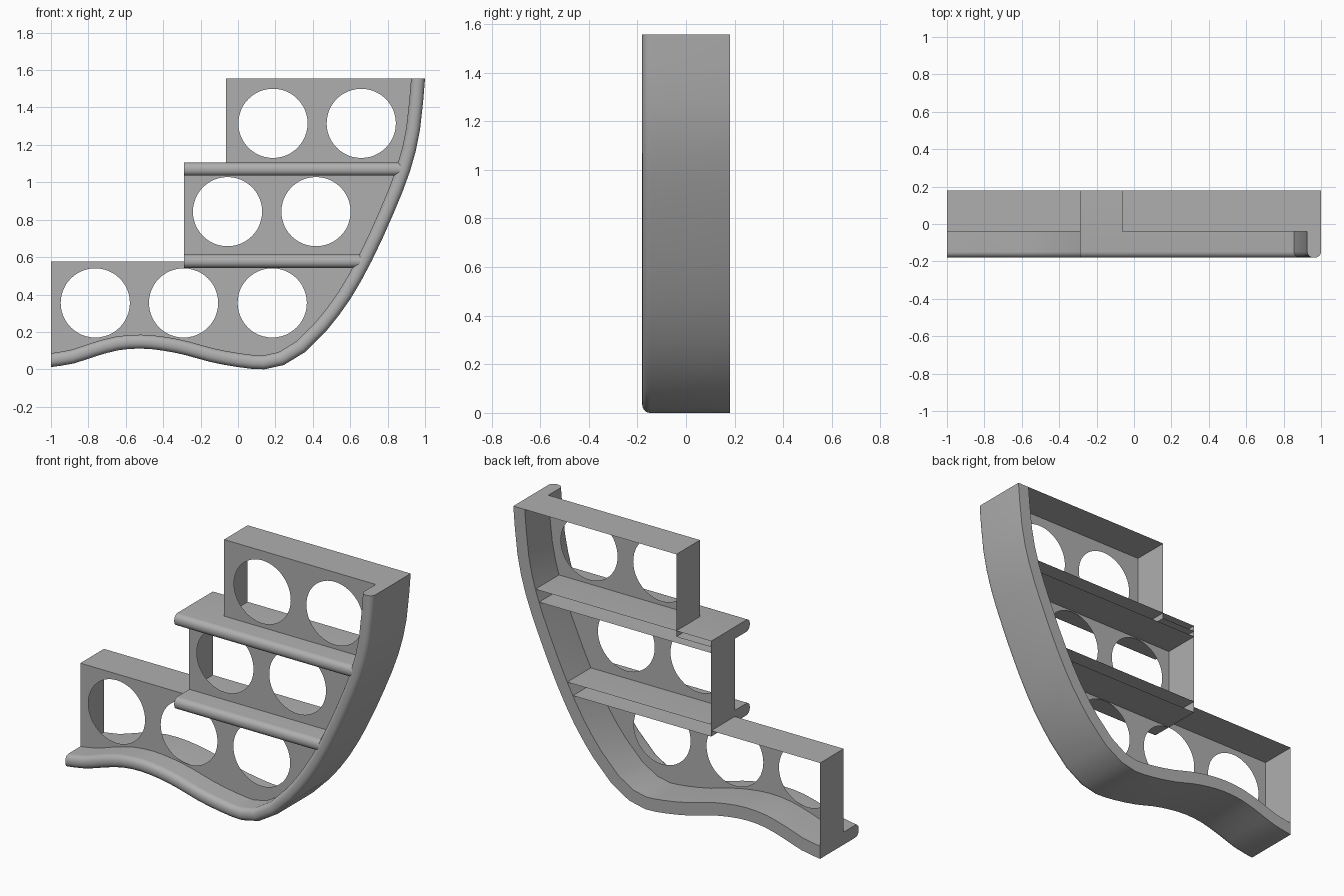
import bpy, bmesh
from math import sin, cos, pi
from mathutils import Vector

if "Cube" in bpy.data.objects:
    bpy.data.objects.remove(bpy.data.objects["Cube"])

BACK, FRONT, PANEL = 0.18, -0.18, -0.04
THICK = 0.07
grey = bpy.data.materials.new("mid_grey")
grey.diffuse_color = (0.43, 0.43, 0.43, 1)
grey.use_nodes = True
grey.node_tree.nodes["Principled BSDF"].inputs["Base Color"].default_value = grey.diffuse_color


def finish(name, bm, smooth=False):
    bmesh.ops.remove_doubles(bm, verts=bm.verts, dist=1e-5)
    bmesh.ops.recalc_face_normals(bm, faces=bm.faces)
    me = bpy.data.meshes.new(name)
    bm.to_mesh(me)
    bm.free()
    me.materials.append(grey)
    ob = bpy.data.objects.new(name, me)
    bpy.context.collection.objects.link(ob)
    if smooth:
        bpy.ops.object.select_all(action='DESELECT')
        ob.select_set(True)
        bpy.context.view_layer.objects.active = ob
        bpy.ops.object.shade_smooth_by_angle(angle=0.6)
    return ob


def sheet(name, pts):
    bm = bmesh.new()
    bm.faces.new([bm.verts.new(p) for p in pts])
    return finish(name, bm)


def rounded_section(r=0.032, n=6):
    """(offset, y) outline: straight at the back, rounded at the front."""
    pts = [(0, BACK)]
    for c, a0 in ((r, pi), (THICK - r, 1.5 * pi)):
        for i in range(n + 1):
            a = a0 + i / n * pi / 2
            pts.append((c + r * cos(a), FRONT + r + r * sin(a)))
    return pts + [(THICK, BACK)]


def loft(name, rings, closed, caps):
    bm = bmesh.new()
    vs = [[bm.verts.new(p) for p in ring] for ring in rings]
    m = len(vs[0])
    for a, b in zip(vs, vs[1:]):
        for j in range(m if closed else m - 1):
            k = (j + 1) % m
            bm.faces.new((a[j], a[k], b[k], b[j]))
    for c in caps:
        bm.faces.new(vs[c])
    return finish(name, bm, True)


# Curved keel line, outer side, with midpoints except at the faceted bend
key = [(-1, .012), (-.88, .031), (-.76, .07), (-.64, .102), (-.52, .111),
       (-.4, .1), (-.28, .076), (-.15, .04), (0, .012), (.14, .0), (.245, .023),
       (.36, .093), (.476, .21), (.6, .375), (.715, .58), (.83, .83),
       (.92, 1.06), (.973, 1.28), (1, 1.556)]
key = [Vector(p) for p in key]
outer = []
for i in range(len(key) - 1):
    p0, p1, p2, p3 = key[max(i - 1, 0)], key[i], key[i + 1], key[min(i + 2, len(key) - 1)]
    outer.append(p1)
    if not 0.1 < p1.x < 0.4:
        outer.append((p1 + p2) * 0.5625 - (p0 + p3) * 0.0625)
outer.append(key[-1])


def normal(i):
    if i == 0:
        return Vector((0, 1))
    if i == len(outer) - 1:
        return Vector((-1, 0))
    t = (outer[i + 1] - outer[i - 1]).normalized()
    return Vector((-t.y, t.x))


def offset(d):
    return [p + normal(i) * d for i, p in enumerate(outer)]


# Rim with rounded front
section = rounded_section()
rings = []
for i, p in enumerate(outer):
    n = normal(i) * 1.06
    rings.append([(p.x + n.x * d, y, p.y + n.y * d) for d, y in section])
loft("curved_rim", rings, True, (0, -1))

# Shelf ledges, open at the back
for name, z, x1 in (("lower_ledge", .543, .652), ("upper_ledge", 1.035, .868)):
    loft(name, [[(x, y, z + d) for d, y in section] for x in (-.29, x1)], False, (0,))

# Stepped front panel with round openings
bm = bmesh.new()


def loop(pts):
    vs = [bm.verts.new((x, PANEL, z)) for x, z in pts]
    return [bm.edges.new((vs[i], vs[(i + 1) % len(vs)])) for i in range(len(vs))]


steps = [(-.063, 1.556), (-.063, 1.07), (-.29, 1.07), (-.29, .577), (-1, .577)]
edges = loop([tuple(p) for p in offset(THICK * 0.9)] + steps)
holes = [(-.763, .355), (-.291, .355), (.183, .355), (-.056, .843), (.417, .843),
         (.187, 1.315), (.659, 1.315)]
for cx, cz in holes:
    edges += loop([(cx + .185 * cos(2 * pi * k / 48), cz + .185 * sin(2 * pi * k / 48))
                   for k in range(48)])
bmesh.ops.triangle_fill(bm, edges=edges, use_beauty=True, normal=(0, -1, 0))
finish("front_panel", bm)

# Stair treads and left end walls of the three tiers
for tier, x0, x1, z, w0 in (("lower", -1, -.29, .577, .08),
                            ("middle", -.29, -.063, 1.07, .577),
                            ("upper", -.063, .93, 1.556, 1.07)):
    sheet(tier + "_tier_top", [(x0, PANEL, z), (x1, PANEL, z), (x1, BACK, z), (x0, BACK, z)])
    sheet(tier + "_tier_end", [(x0, PANEL, w0), (x0, PANEL, z), (x0, BACK, z), (x0, BACK, w0)])
